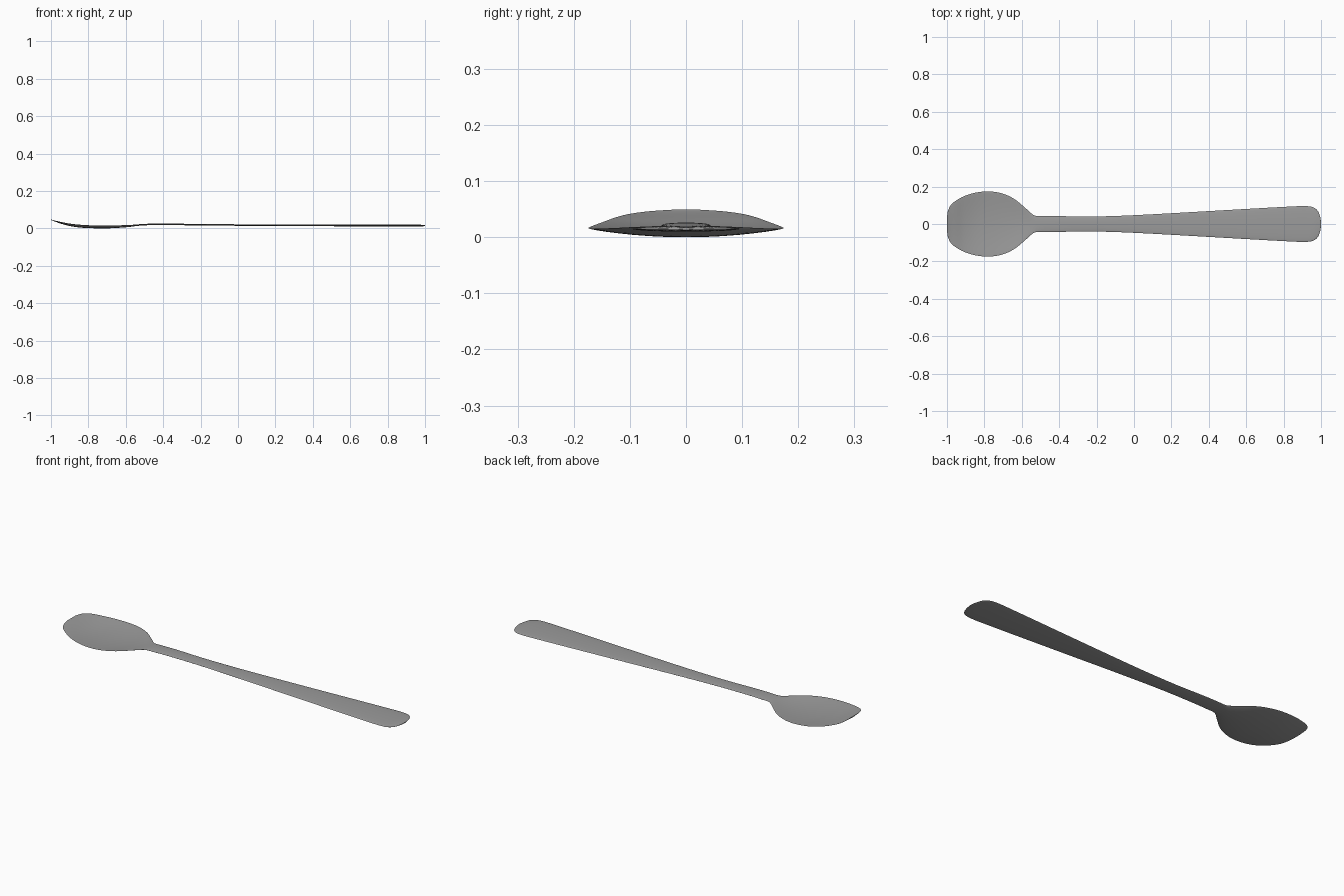
import bpy, bmesh, math

# Stations along the spoon: x, half width, rim z, centre-line z, half thickness
STATIONS = [
    (-1.0, 0.035, 0.048, 0.047, 0.002),
    (-0.996, 0.065, 0.046, 0.045, 0.002),
    (-0.982, 0.098, 0.042, 0.040, 0.002),
    (-0.955, 0.123, 0.036, 0.031, 0.003),
    (-0.91, 0.148, 0.027, 0.018, 0.003),
    (-0.85, 0.167, 0.020, 0.008, 0.003),
    (-0.78, 0.174, 0.016, 0.004, 0.003),
    (-0.71, 0.165, 0.015, 0.003, 0.003),
    (-0.64, 0.134, 0.016, 0.006, 0.003),
    (-0.58, 0.085, 0.018, 0.012, 0.004),
    (-0.54, 0.050, 0.019, 0.017, 0.004),
    (-0.52, 0.043, 0.020, 0.019, 0.004),
    (-0.48, 0.043, 0.021, 0.021, 0.004),
    (-0.40, 0.042, 0.022, 0.022, 0.004),
    (-0.22, 0.040, 0.020, 0.020, 0.004),
    (0.0, 0.047, 0.018, 0.018, 0.004),
    (0.4, 0.069, 0.016, 0.016, 0.004),
    (0.85, 0.094, 0.015, 0.015, 0.005),
    (0.93, 0.095, 0.015, 0.015, 0.005),
    (0.965, 0.086, 0.015, 0.015, 0.005),
    (0.985, 0.066, 0.015, 0.015, 0.004),
    (0.996, 0.037, 0.015, 0.015, 0.003),
    (1.0, 0.012, 0.015, 0.015, 0.002),
]
STEPS, SIDES = 4, 32


def blend(i, f):
    """Smooth curve through the stations, with slopes that respect spacing."""
    def slope(k, c):
        a, b = STATIONS[max(k - 1, 0)], STATIONS[min(k + 1, len(STATIONS) - 1)]
        return (b[c] - a[c]) / (b[0] - a[0])
    p, q = STATIONS[i], STATIONS[i + 1]
    h = q[0] - p[0]
    out = [p[0] + h * f]
    for c in range(1, 5):
        out.append((2*f**3 - 3*f**2 + 1) * p[c] + (f**3 - 2*f**2 + f) * h * slope(i, c)
                   + (3*f**2 - 2*f**3) * q[c] + (f**3 - f**2) * h * slope(i + 1, c))
    return out


rows = [blend(i, s / STEPS) for i in range(len(STATIONS) - 1) for s in range(STEPS)]
rows.append(STATIONS[-1])

# Spoon: dished lens-shaped sections lofted from bowl tip to handle end
bm = bmesh.new()
rings = []
for x, w, rim, mid, t in rows:
    ring = []
    for k in range(SIDES):
        a = 2 * math.pi * k / SIDES
        s = math.cos(a)
        z = mid + (rim - mid) * s * s + t * math.sin(a)
        ring.append(bm.verts.new((x, w * s, max(z, 0.0))))
    rings.append(ring)
for a, b in zip(rings, rings[1:]):
    for k in range(SIDES):
        n = (k + 1) % SIDES
        bm.faces.new((a[k], a[n], b[n], b[k]))
bm.faces.new(rings[0])
bm.faces.new(rings[-1])
bmesh.ops.recalc_face_normals(bm, faces=bm.faces)

mesh = bpy.data.meshes.new("spoon")
bm.to_mesh(mesh)
bm.free()
spoon = bpy.data.objects.new("spoon", mesh)
bpy.context.collection.objects.link(spoon)

# Plain steel grey
steel = bpy.data.materials.new("steel_grey")
steel.diffuse_color = (0.33, 0.33, 0.33, 1)
mesh.materials.append(steel)

bpy.context.view_layer.objects.active = spoon
spoon.select_set(True)
bpy.ops.object.shade_smooth_by_angle(angle=math.radians(50))
